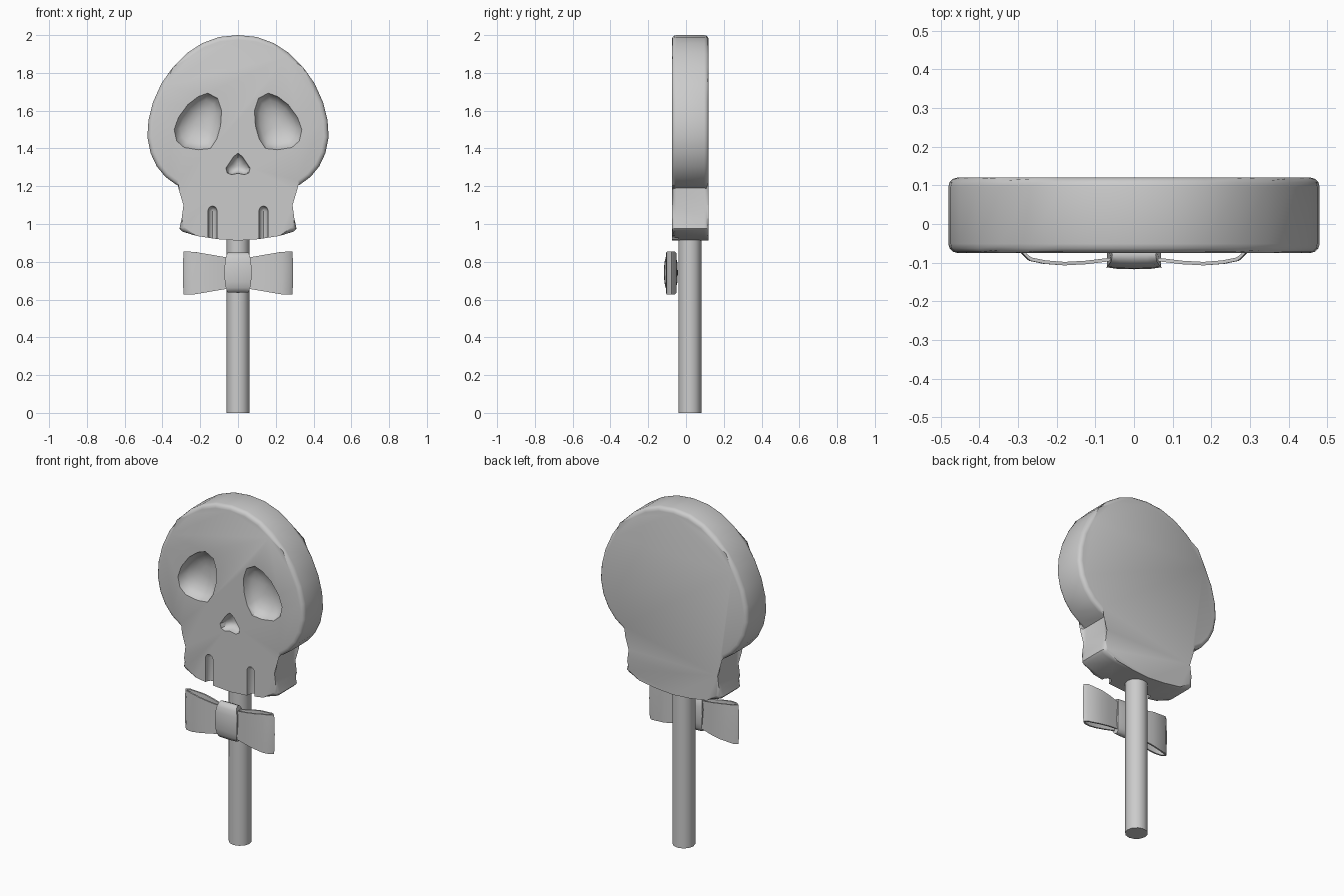
import bpy, bmesh, math
from mathutils import Vector

if "Cube" in bpy.data.objects:
    bpy.data.objects.remove(bpy.data.objects["Cube"])

FRONT, BACK = -0.075, 0.12


def make(name, bm):
    bmesh.ops.recalc_face_normals(bm, faces=bm.faces)
    me = bpy.data.meshes.new(name)
    bm.to_mesh(me)
    bm.free()
    ob = bpy.data.objects.new(name, me)
    bpy.context.collection.objects.link(ob)
    return ob


def activate(ob):
    bpy.ops.object.select_all(action='DESELECT')
    ob.select_set(True)
    bpy.context.view_layer.objects.active = ob


def smooth(ob, deg=40):
    activate(ob)
    bpy.ops.object.shade_smooth_by_angle(angle=math.radians(deg))


def loft(rings, bm=None, caps=True):
    bm = bm or bmesh.new()
    vs = [[bm.verts.new(p) for p in r] for r in rings]
    for a, b in zip(vs, vs[1:]):
        for i in range(len(a)):
            j = (i + 1) % len(a)
            bm.faces.new((a[i], a[j], b[j], b[i]))
    if caps:
        bm.faces.new(vs[0])
        bm.faces.new(vs[-1])
    return bm


def bowl(name, pts, depth, sx=1):
    # hollow shape: outline at the front face shrinking with depth
    c = sum((Vector(p) for p in pts), Vector((0, 0))) / len(pts)
    steps = [(-0.1, 1), (0, 1), (.35, .93), (.65, .77), (.88, .5), (.98, .22)]
    rings = []
    for t, s in steps:
        y = FRONT + (t * depth if t >= 0 else t)
        rings.append([(sx * (c.x + (p[0] - c.x) * s), y, c.y + (p[1] - c.y) * s) for p in pts])
    return make(name, loft(rings))


# skull slab: half outline mirrored, extruded, rounded rims
half = [(.10, 1.99), (.19, 1.957), (.27, 1.905), (.345, 1.83), (.405, 1.745), (.45, 1.645),
        (.474, 1.55), (.48, 1.46), (.463, 1.375), (.43, 1.305), (.385, 1.25), (.33, 1.21),
        (.287, 1.19), (.289, 1.10), (.298, 1.03), (.31, .975), (.295, .96), (.22, .937), (.11, .92)]
outline = [(0, 2.0)] + half + [(0, .912)] + [(-x, z) for x, z in reversed(half)]
bm = loft([[(x, y, z) for x, z in outline] for y in (FRONT, BACK)])
rims = [e for e in bm.edges if abs(e.verts[0].co.y - e.verts[1].co.y) < 1e-6]
bmesh.ops.bevel(bm, geom=rims, offset=0.024, segments=3, profile=0.5, affect='EDGES')
skull = make("skull", bm)

# sockets, nose and tooth grooves cut into the front
eye = [(.16, 1.693), (.21, 1.675), (.265, 1.633), (.315, 1.565), (.338, 1.50), (.325, 1.44),
       (.285, 1.405), (.21, 1.393), (.145, 1.40), (.112, 1.45), (.092, 1.52), (.087, 1.60),
       (.108, 1.665)]
nose_half = [(.022, 1.358), (.045, 1.325), (.064, 1.295), (.057, 1.27), (.035, 1.261)]
nose = [(0, 1.375)] + nose_half + [(0, 1.268)] + [(-x, z) for x, z in reversed(nose_half)]
cutters = [bowl("nose_cutter", nose, .05)]
for s in (1, -1):
    cutters.append(bowl("eye_cutter", eye, .075, s))
    bm = bmesh.new()
    bmesh.ops.create_uvsphere(bm, u_segments=12, v_segments=8, radius=1)
    for v in bm.verts:
        low = v.co.z < -0.01
        v.co = Vector((s * .135 + v.co.x * .025, FRONT + v.co.y * .04,
                       1.065 + v.co.z * .03 - (.25 if low else 0)))
    cutters.append(make("tooth_cutter", bm))
for c in cutters:
    c.hide_render = True
    m = skull.modifiers.new("cut", 'BOOLEAN')
    m.operation, m.object, m.solver = 'DIFFERENCE', c, 'EXACT'
    activate(skull)
    bpy.ops.object.modifier_apply(modifier=m.name)
    bpy.data.objects.remove(c)
smooth(skull)

# stick
bpy.ops.mesh.primitive_cylinder_add(vertices=12, radius=.061, depth=1.0, location=(0, .02, .5))
stick = bpy.context.object
stick.name = "stick"
smooth(stick)

# bow wings: ribbon loops, open at top and bottom
CY, CZ = -.08, .74
path = [(.04, -.012), (.075, -.018), (.125, -.024), (.18, -.027), (.23, -.023), (.268, -.015), (.288, .004),
        (.268, .02), (.18, .03), (.125, .027), (.04, .014)]
for s, side in ((1, "right"), (-1, "left")):
    rings = []
    for k in (-1, -.5, 0, .5, 1):
        ring = []
        for x, y in path:
            h = .08 + .034 * min(1, max(0, (x - .04) / .2))
            ring.append((s * (x + .004 * (1 - k * k) * (x > .2)), CY + y, CZ + k * h))
        rings.append(ring)
    wing = make("bow_wing_" + side, loft(rings, caps=False))
    m = wing.modifiers.new("thickness", 'SOLIDIFY')
    m.thickness, m.offset = .009, -1
    activate(wing)
    bpy.ops.object.modifier_apply(modifier=m.name)
    smooth(wing, 50)

# bow knot: band bulging at the middle
rings = []
for u, g in ((-1, .86), (-.6, .97), (0, 1), (.6, .97), (1, .86)):
    ring = []
    for i in range(16):
        a = 2 * math.pi * i / 16
        cy, cz = math.cos(a), math.sin(a)
        y = math.copysign(abs(cy) ** .8, cy) * .037 * g
        z = math.copysign(abs(cz) ** .8, cz) * .107 * (.96 + .04 * g)
        ring.append((u * (.056 + .016 * (1 - cz * cz)), CY + y, CZ + .003 + z))
    rings.append(ring)
smooth(make("bow_knot", loft(rings)), 45)
